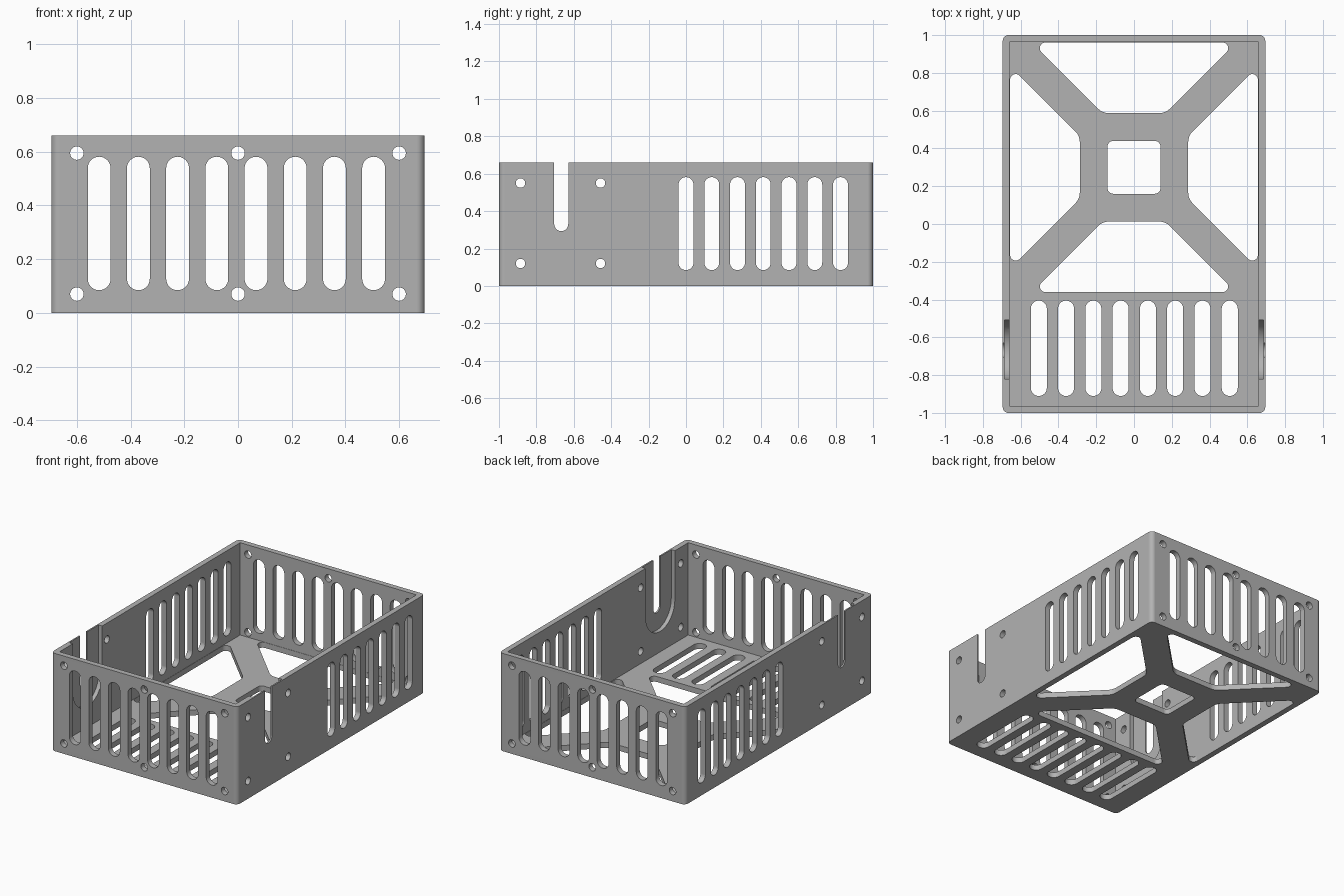
import bpy, bmesh, math
from mathutils import Vector

cube = bpy.data.objects.get("Cube")
if cube:
    bpy.data.objects.remove(cube, do_unlink=True)

W, D, H = 0.695, 1.0, 0.66      # half width, half depth, height
T = 0.037                       # wall and floor thickness
STEP = math.radians(11.25)      # arc resolution


def fillet(corners):
    """Turn (u, v, radius) corners into a rounded outline."""
    out = []
    n = len(corners)
    for i, (u, v, r) in enumerate(corners):
        p = Vector((u, v))
        if r == 0:
            out.append(p)
            continue
        a = (Vector(corners[i - 1][:2]) - p).normalized()
        b = (Vector(corners[(i + 1) % n][:2]) - p).normalized()
        half = a.angle(b) / 2
        centre = p + (a + b).normalized() * (r / math.sin(half))
        start = p + a * (r / math.tan(half)) - centre
        end = p + b * (r / math.tan(half)) - centre
        turn = math.atan2(start.x * end.y - start.y * end.x, start.dot(end))
        steps = max(2, round(abs(turn) / STEP))
        for k in range(steps + 1):
            t = turn * k / steps
            c, s = math.cos(t), math.sin(t)
            q = centre + Vector((start.x * c - start.y * s, start.x * s + start.y * c))
            if not out or (q - out[-1]).length > 1e-5:
                out.append(q)
    if (out[0] - out[-1]).length < 1e-5:
        out.pop()
    return out


def rect(u, v, w, h, r=0.0):
    """Rounded rectangle centred on u, v; r = half the width gives a slot."""
    return fillet([(u - w / 2, v - h / 2, r), (u + w / 2, v - h / 2, r),
                   (u + w / 2, v + h / 2, r), (u - w / 2, v + h / 2, r)])


def u_notch(u, z_bottom, w):
    """Slot with a round bottom that runs out through the top edge."""
    return fillet([(u - w / 2, z_bottom, w / 2), (u + w / 2, z_bottom, w / 2),
                   (u + w / 2, H + 0.1, 0), (u - w / 2, H + 0.1, 0)])


PLACE = {"x": lambda u, v, w: (w, u, v),
         "y": lambda u, v, w: (u, w, v),
         "z": lambda u, v, w: (u, v, w)}


def prisms(name, outlines, axis, lo, hi):
    """Extrude outlines along an axis into one object."""
    bm = bmesh.new()
    for pts in outlines:
        low = [bm.verts.new(PLACE[axis](p.x, p.y, lo)) for p in pts]
        top = [bm.verts.new(PLACE[axis](p.x, p.y, hi)) for p in pts]
        bm.faces.new(low)
        bm.faces.new(top)
        for i in range(len(pts)):
            j = (i + 1) % len(pts)
            bm.faces.new((low[i], low[j], top[j], top[i]))
    bmesh.ops.recalc_face_normals(bm, faces=bm.faces)
    mesh = bpy.data.meshes.new(name)
    bm.to_mesh(mesh)
    bm.free()
    obj = bpy.data.objects.new(name, mesh)
    bpy.context.collection.objects.link(obj)
    return obj


# Outer block with rounded upright edges
tray = prisms("vented_tray", [rect(0, 0, 2 * W, 2 * D, 0.03)], "z", 0, H)
cutters = []


def cut(*args):
    cutter = prisms(*args)
    cutter.hide_render = True
    cutters.append(cutter)


# Inside of the tray
cut("cavity", [rect(0, 0, 2 * (W - T), 2 * (D - T))], "z", T, H + 0.1)

# Front and back walls: vent slots and screw holes
end_holes = [rect(-0.517 + i * 0.146, 0.333, 0.085, 0.497, 0.0425) for i in range(8)]
end_holes += [rect(x, z, 0.05, 0.05, 0.025) for x in (-0.6, 0, 0.6) for z in (0.07, 0.595)]
cut("end_holes", end_holes, "y", -D - 0.1, D + 0.1)

# Side walls: vent slots, screw holes and open notch
side_holes = [rect(i * 0.1377, 0.333, 0.08, 0.497, 0.04) for i in range(7)]
side_holes += [rect(y, z, 0.05, 0.05, 0.025) for y in (-0.885, -0.457) for z in (0.12, 0.55)]
side_holes.append(u_notch(-0.667, 0.293, 0.075))
cut("side_holes", side_holes, "x", -W - 0.1, W + 0.1)

# Wider recess around each notch, on the inner faces only
cut("notch_recess", [u_notch(-0.665, 0.175, 0.312)], "x", -W + 0.01, W - 0.01)

# Floor: slots, centre window and four openings that leave a cross
CY = 0.3
floor_holes = [rect(-0.504 + i * 0.1444, -0.658, 0.085, 0.505, 0.0425) for i in range(8)]
floor_holes.append(rect(0, CY, 0.28, 0.28, 0.03))
near = 0.287
for k in range(4):
    far = 0.656 if k % 2 else 0.661
    shape = fillet([(-near + 0.12, near, 0.08), (near - 0.12, near, 0.08),
                    (far - 0.12, far, 0.03), (0.12 - far, far, 0.03)])
    c, s = round(math.cos(k * math.pi / 2)), round(math.sin(k * math.pi / 2))
    floor_holes.append([Vector((p.x * c - p.y * s, p.x * s + p.y * c + CY)) for p in shape])
cut("floor_holes", floor_holes, "z", -0.1, T + 0.01)

# Carve everything, then drop the cutters
for cutter in cutters:
    mod = tray.modifiers.new(cutter.name, "BOOLEAN")
    mod.operation = "DIFFERENCE"
    mod.solver = "EXACT"
    mod.object = cutter
bpy.context.view_layer.update()
carved = bpy.data.meshes.new_from_object(tray.evaluated_get(bpy.context.evaluated_depsgraph_get()))
tray.modifiers.clear()
tray.data = carved
for cutter in cutters:
    bpy.data.objects.remove(cutter, do_unlink=True)

# Single grey material
grey = bpy.data.materials.new("plain_grey")
grey.use_nodes = True
colour = (0.45, 0.45, 0.45, 1)
grey.diffuse_color = colour
grey.node_tree.nodes["Principled BSDF"].inputs["Base Color"].default_value = colour
tray.data.materials.clear()
tray.data.materials.append(grey)

# Smooth arcs, crisp edges
bpy.ops.object.select_all(action="DESELECT")
tray.select_set(True)
bpy.context.view_layer.objects.active = tray
bpy.ops.object.shade_smooth_by_angle(angle=math.radians(30))
weighted = tray.modifiers.new("weighted_normals", "WEIGHTED_NORMAL")
weighted.keep_sharp = True
